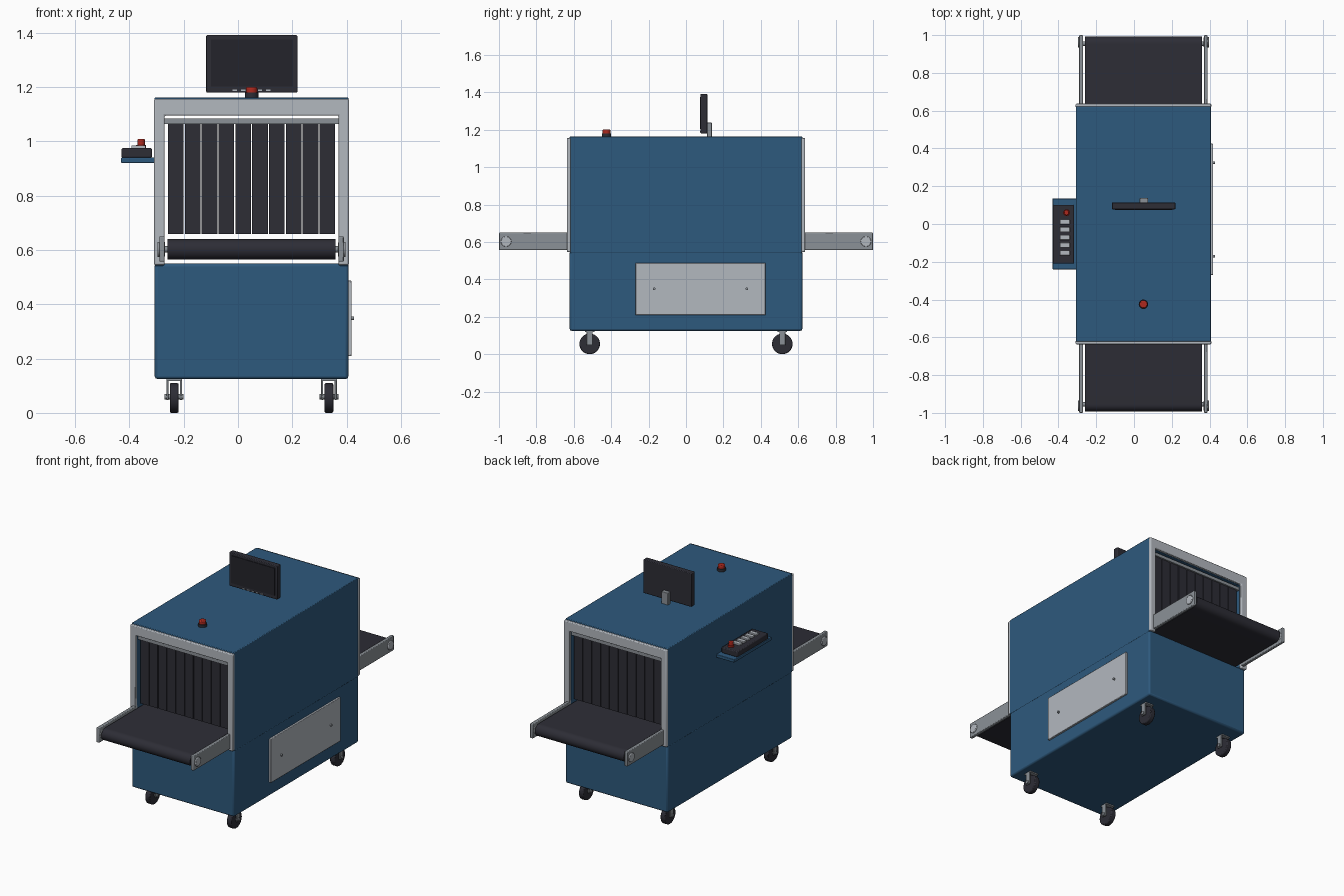
import bpy, bmesh, math
from mathutils import Matrix, Vector

if "Cube" in bpy.data.objects:
    bpy.data.objects.remove(bpy.data.objects["Cube"])


def material(name, r, g, b):
    m = bpy.data.materials.new(name)
    m.diffuse_color = (r, g, b, 1)
    m.use_nodes = True
    m.node_tree.nodes["Principled BSDF"].inputs["Base Color"].default_value = m.diffuse_color
    return m


BLUE = material("blue paint", 0.027, 0.100, 0.205)
LIGHT = material("light grey", 0.45, 0.48, 0.52)
METAL = material("metal grey", 0.26, 0.285, 0.31)
DARK = material("dark rubber", 0.026, 0.026, 0.036)
SCREEN = material("screen black", 0.017, 0.017, 0.024)
RED = material("signal red", 0.42, 0.022, 0.013)

CX = 0.05          # centre line of the cabinet in x


def finish(name, bm, mat, bevel=0, segments=2):
    bmesh.ops.recalc_face_normals(bm, faces=bm.faces)
    me = bpy.data.meshes.new(name)
    bm.to_mesh(me)
    bm.free()
    me.materials.append(mat)
    ob = bpy.data.objects.new(name, me)
    bpy.context.collection.objects.link(ob)
    if bevel:
        mod = ob.modifiers.new("edge", 'BEVEL')
        mod.width, mod.segments = bevel, segments
        mod.limit_method = 'ANGLE'
    bpy.ops.object.select_all(action='DESELECT')
    ob.select_set(True)
    bpy.context.view_layer.objects.active = ob
    bpy.ops.object.shade_smooth_by_angle(angle=math.radians(35))
    return ob


def box(name, x, y, z, mat, bevel=0):
    """Box from (min, max) ranges."""
    bm = bmesh.new()
    bmesh.ops.create_cube(bm, size=1)
    for v in bm.verts:
        v.co = Vector([(r[0] + r[1]) / 2 + c * (r[1] - r[0])
                       for r, c in zip((x, y, z), v.co)])
    return finish(name, bm, mat, bevel)


def cyl(name, centre, radius, length, axis, mat, bevel=0, sides=32):
    bm = bmesh.new()
    bmesh.ops.create_cone(bm, cap_ends=True, segments=sides,
                          radius1=radius, radius2=radius, depth=length)
    rot = Matrix.Rotation(math.pi / 2, 4, 'Y') if axis == 'x' else Matrix()
    bmesh.ops.transform(bm, matrix=Matrix.Translation(centre) @ rot, verts=bm.verts)
    return finish(name, bm, mat, bevel)


def prism(name, points, depth, mat, bevel=0):
    """Extrude a closed loop of 3D points by a vector."""
    bm = bmesh.new()
    face = bm.faces.new([bm.verts.new(p) for p in points])
    new = bmesh.ops.extrude_face_region(bm, geom=[face])["geom"]
    bmesh.ops.translate(bm, vec=depth,
                        verts=[v for v in new if isinstance(v, bmesh.types.BMVert)])
    return finish(name, bm, mat, bevel)


def arch(name, outer, inner, z0, z_in, z_out, y0, y1, mat, bevel):
    """Upside-down U running along y."""
    pts = [(-outer, z0), (-outer, z_out), (outer, z_out), (outer, z0),
           (inner, z0), (inner, z_in), (-inner, z_in), (-inner, z0)]
    return prism(name, [(CX + x, y0, z) for x, z in pts], (0, y1 - y0, 0), mat, bevel)


# Cabinet: lower box and the tunnel hood over it
box("lower_cabinet", (CX - .357, CX + .357), (-.622, .622), (.125, .55), BLUE, .01)
arch("tunnel_hood", .357, .322, .54, 1.096, 1.163, -.622, .622, BLUE, .004)

# Conveyor belt: flat loop with rounded ends
R, YE, ZB = .0375, .955, .6025
loop = []
for end in (1, -1):
    for i in range(17):
        a = math.pi / 2 - math.pi * i / 16
        loop.append((CX - .31, end * (YE + R * math.cos(a)), ZB + end * R * math.sin(a)))
prism("conveyor_belt", loop, (.62, 0, 0), DARK)

for s, end in ((-1, "front"), (1, "back")):
    def yr(a, b):
        return tuple(sorted((s * a, s * b)))

    # Tunnel mouth trim
    arch(end + "_frame", .359, .32, .545, 1.096, 1.157, s * .617, s * .637, LIGHT, .005)

    # Strip curtain with its hanging rail
    box(end + "_curtain_rail", (CX - .32, CX + .32), yr(.59, .614), (1.065, 1.085), METAL)
    for i in range(10):
        x = CX - .31 + i * .062
        box(end + "_curtain_strip", (x + .002, x + .06), yr(.598, .604), (.66, 1.068), DARK)

    # Belt side rails, axle and round caps
    cyl(end + "_axle", (CX, s * YE, ZB), .012, .66, 'x', METAL, sides=16)
    for t in (-1, 1):
        xs = sorted((CX + t * .32, CX + t * .34))
        box(end + "_belt_rail", xs, yr(.615, 1.0), (.557, .65), METAL, .004)
        cyl(end + "_rail_cap", (CX + t * .333, s * .962, ZB), .028, .028, 'x', LIGHT, .003)

        # Casters
        wx, wy = CX + t * .285, s * .515
        cyl("caster_wheel", (wx, wy, .055), .055, .032, 'x', DARK, .005)
        cyl("caster_bolt", (wx, wy, .06), .01, .07, 'x', METAL, sides=16)
        for k in (-1, 1):
            box("caster_fork", (wx + k * .025 - .004, wx + k * .025 + .004),
                (wy - .016, wy + .016), (.048, .128), METAL, .002)
        box("caster_plate", (wx - .029, wx + .029), (wy - .025, wy + .025),
            (.118, .128), METAL)

# Service panel with two knobs on the right side
XR = CX + .357
box("service_panel", (XR - .005, XR + .012), (-.27, .425), (.21, .487), LIGHT, .003)
for y in (-.17, .325):
    cyl("panel_knob", (XR + .013, y, .349), .007, .016, 'x', METAL, sides=16)

# Monitor on a short stand
box("monitor_case", (-.117, .219), (.078, .114), (1.18, 1.392), DARK, .004)
box("monitor_screen", (-.1, .203), (.0745, .08), (1.203, 1.376), SCREEN)
box("monitor_stand", (.03, .075), (.112, .138), (1.155, 1.238), METAL, .003)
for i in range(5):
    x = -.012 + i * .031
    box("monitor_button", (x - .008, x + .008), (.074, .08), (1.186, 1.192), LIGHT)

# Emergency stop on the roof
cyl("stop_base", (CX, -.425, 1.17), .025, .02, 'z', DARK)
cyl("stop_button", (CX, -.425, 1.188), .021, .026, 'z', RED, .005)

# Operator console on the left side
box("console_shelf", (-.431, -.3), (-.24, .135), (.921, .941), BLUE, .003)
box("console_box", (-.429, -.317), (-.21, .1), (.94, .976), DARK, .005)
for i in range(5):
    y = -.153 + i * .041
    box("console_key", (-.393, -.34), (y - .013, y + .013), (.972, .986), LIGHT, .002)
cyl("console_stop_base", (-.357, .06, .98), .018, .014, 'z', RED)
cyl("console_stop_button", (-.357, .06, .997), .014, .024, 'z', RED, .004)
